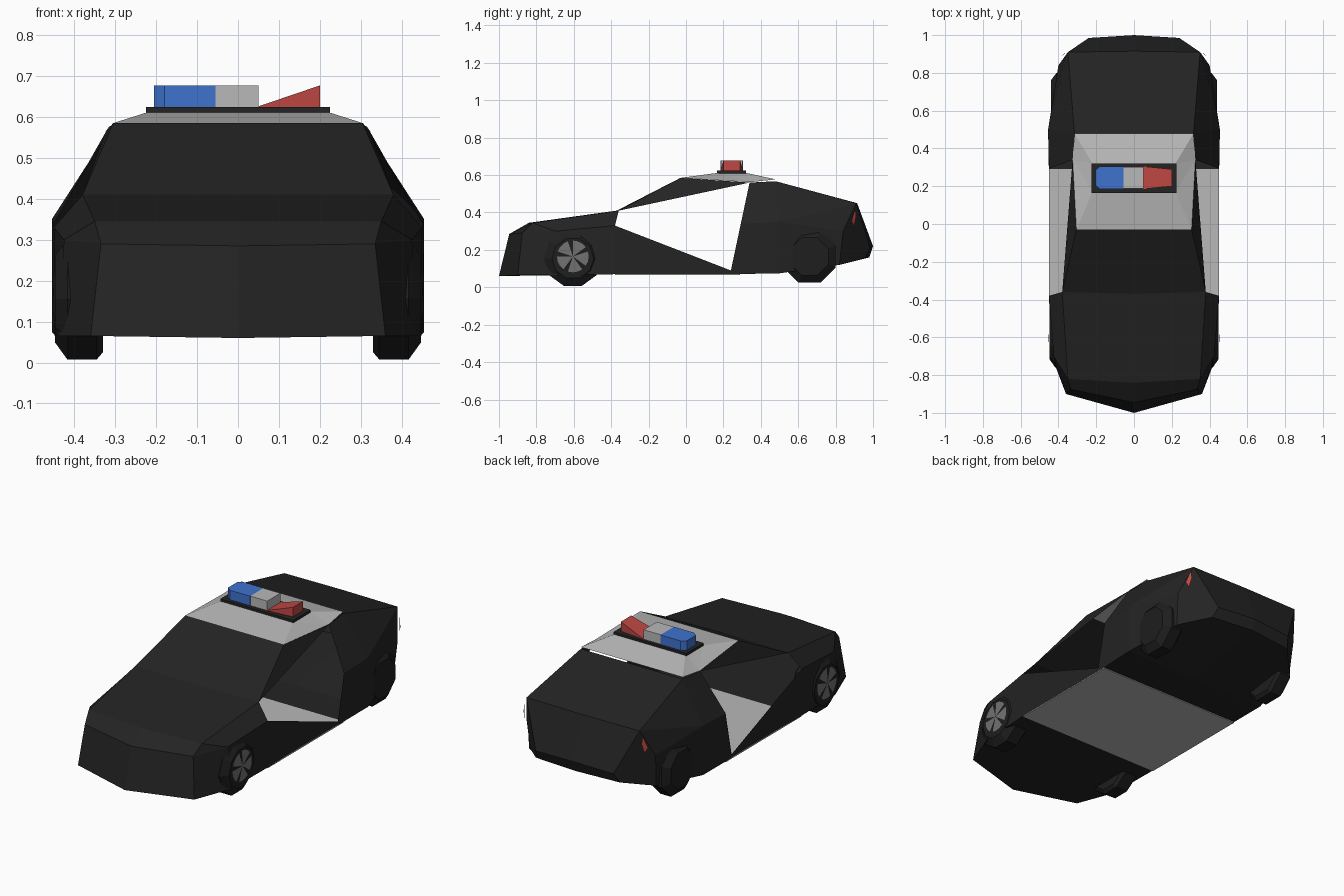
import bpy, bmesh, math
from mathutils import Vector

if "Cube" in bpy.data.objects:
    bpy.data.objects.remove(bpy.data.objects["Cube"])


def material(name, rgb):
    m = bpy.data.materials.new(name)
    m.diffuse_color = (*rgb, 1)
    m.use_nodes = True
    m.node_tree.nodes["Principled BSDF"].inputs["Base Color"].default_value = m.diffuse_color
    return m


BLACK = material("black paint", (0.017, 0.017, 0.017))
RUBBER = material("dark rubber", (0.013, 0.013, 0.013))
WHITE = material("pale grey", (0.48, 0.48, 0.48))
RIM = material("rim grey", (0.17, 0.17, 0.17))
BLUE = material("blue lens", (0.05, 0.17, 0.62))
RED = material("red lens", (0.52, 0.064, 0.055))


def finish(name, bm, mats):
    mesh = bpy.data.meshes.new(name)
    bm.to_mesh(mesh)
    bm.free()
    for m in mats:
        mesh.materials.append(m)
    ob = bpy.data.objects.new(name, mesh)
    bpy.context.collection.objects.link(ob)
    return ob


def mirrored_shell(name, points, faces, mat, centre):
    """Panels given for the right half, mirrored, all facing away from centre."""
    bm = bmesh.new()
    for side in (1, -1):
        v = {k: bm.verts.new((side * p[0], p[1], p[2])) for k, p in points.items()}
        for f in faces:
            bm.faces.new([v[k] for k in f.split()])
    bmesh.ops.remove_doubles(bm, verts=bm.verts, dist=0.0005)
    bm.normal_update()
    for f in bm.faces:
        if f.normal.dot(f.calc_center_median() - Vector(centre)) < 0:
            f.normal_flip()
    return finish(name, bm, [mat])


def prism(name, outline, z0, top, mat):
    """Plan outline raised from z0 to top(x)."""
    bm = bmesh.new()
    low = [bm.verts.new((x, y, z0)) for x, y in outline]
    high = [bm.verts.new((x, y, top(x))) for x, y in outline]
    bm.faces.new(low)
    bm.faces.new(high)
    n = len(outline)
    for i in range(n):
        j = (i + 1) % n
        bm.faces.new((low[i], low[j], high[j], high[i]))
    bmesh.ops.recalc_face_normals(bm, faces=bm.faces)
    return finish(name, bm, [mat])


# Front body: nose, hood, fenders, windscreen, roof pillars, lower doors
front = {
    "nose_low": (0, -1.0, .06), "corner_low": (.36, -.90, .065),
    "nose": (0, -.945, .285), "corner": (.335, -.875, .29),
    "hood": (0, -.84, .345), "hood_side": (.35, -.82, .345),
    "fender_low": (.44, -.69, .065), "fender": (.425, -.70, .30),
    "cowl": (0, -.37, .41), "cowl_side": (.38, -.36, .41),
    "door": (.45, -.38, .33), "door_low": (.45, -.38, .07),
    "top": (0, -.03, .585), "top_side": (.305, -.03, .585),
    "door_end": (.45, .24, .09), "sill_end": (.45, .24, .07),
    "pillar": (.325, .34, .56), "belly": (0, -.38, .07),
}
mirrored_shell("front_body", front, [
    "nose_low corner_low corner nose", "nose corner hood_side hood",
    "corner_low fender_low fender corner", "corner fender hood_side",
    "hood hood_side cowl_side cowl", "hood_side fender door cowl_side",
    "fender fender_low door_low door", "cowl cowl_side top_side top",
    "cowl_side pillar top_side", "door door_low sill_end door_end",
    "nose_low corner_low fender_low door_low belly",
], BLACK, (0, -.35, .25))

# Rear body: quarter panels, sloping deck, tail and underside
rear = {
    "door_end": (.45, .24, .09), "sill": (.45, .24, .07),
    "shoulder": (.45, .293, .34), "pillar": (.325, .34, .56),
    "deck": (0, .48, .567), "deck_side": (.315, .48, .567),
    "hip": (.455, .50, .35), "hip_low": (.455, .50, .075),
    "tail_top": (0, .915, .45), "tail_side": (.35, .91, .45),
    "flank": (.40, .84, .30), "flank_low": (.39, .82, .12),
    "bumper": (0, 1.0, .22), "bumper_side": (.24, .985, .21),
    "tail_low": (0, .98, .16), "tail_low_side": (.26, .955, .155),
    "belly": (0, .24, .07), "belly_rear": (0, .50, .075),
}
mirrored_shell("rear_body", rear, [
    "door_end shoulder hip hip_low sill", "shoulder pillar deck_side hip",
    "deck deck_side tail_side tail_top", "deck_side tail_side hip",
    "tail_side flank hip", "hip flank flank_low hip_low",
    "tail_top tail_side bumper_side bumper", "tail_side flank bumper_side",
    "flank flank_low tail_low_side bumper_side",
    "bumper bumper_side tail_low_side tail_low",
    "sill hip_low belly_rear belly",
    "hip_low flank_low tail_low_side tail_low belly_rear",
], BLACK, (0, .55, .27))

# Pale roof rising to the light bar
roof = {
    "front": (0, -.03, .585), "front_side": (.305, -.03, .585),
    "back": (0, .48, .577), "back_side": (.315, .48, .577),
    "in_front": (0, .17, .612), "in_front_side": (.22, .17, .612),
    "in_back": (0, .32, .612), "in_back_side": (.22, .32, .612),
    "edge": (.325, .34, .562),
}
mirrored_shell("roof", roof, [
    "front front_side in_front_side in_front",
    "in_back in_back_side back_side back",
    "front_side edge in_front_side", "edge in_back_side in_front_side",
    "edge back_side in_back_side",
], WHITE, (0, .2, .3))

# Pale cabin floor
prism("cabin_floor", [(-.45, -.38), (.45, -.38), (.45, .29), (-.45, .29)],
      .066, lambda x: .073, WHITE)

# Light bar: base, blue lens, centre block, wedge shaped red lens
prism("light_base", [(-.225, .165), (.225, .165), (.225, .32), (-.225, .32)],
      .605, lambda x: .624, BLACK)
prism("blue_light", [(-.055, .185), (-.18, .185), (-.205, .205), (-.205, .285),
                     (-.18, .305), (-.055, .305)], .624, lambda x: .677, BLUE)
prism("light_centre", [(-.055, .187), (.05, .187), (.05, .303), (-.055, .303)],
      .624, lambda x: .677, WHITE)
prism("red_light", [(.05, .185), (.2, .2), (.2, .29), (.05, .305)],
      .624, lambda x: .626 + .051 * (x - .05) / .15, RED)

# Tail lights: thin slivers on the rear corners
mirrored_shell("tail_lights", {
    "a": (.365, .905, .425), "b": (.385, .885, .355),
    "c": (.372, .898, .325), "d": (.362, .910, .38),
}, ["a b d", "b c d"], RED, (0, .5, .3))


def wheel(name, side, y, z, radius, sides, outer):
    """Low-poly tyre: rings of (x, radius) joined and capped."""
    bm = bmesh.new()
    turn = math.pi / sides
    rings = []
    for x, r in ((.33, radius * .88), (.345, radius), (outer - .03, radius),
                 (outer, radius * .72)):
        rings.append([bm.verts.new((side * x,
                                    y + r * math.sin(turn * (2 * i + 1)),
                                    z - r * math.cos(turn * (2 * i + 1))))
                      for i in range(sides)])
    for a, b in zip(rings, rings[1:]):
        for i in range(sides):
            j = (i + 1) % sides
            bm.faces.new((a[i], a[j], b[j], b[i]))
    bm.faces.new(rings[0])
    bm.faces.new(rings[-1])
    bmesh.ops.recalc_face_normals(bm, faces=bm.faces)
    finish(name, bm, [RUBBER])


def rim(name, side, y, z, radius, x):
    """Disc of alternating spokes and gaps with a sunken rim."""
    bm = bmesh.new()
    n = 20
    hub = bm.verts.new((side * (x + .003), y, z))
    ring = [bm.verts.new((side * x, y + radius * math.sin(math.tau * i / n),
                          z + radius * math.cos(math.tau * i / n)))
            for i in range(n)]
    for i in range(n):
        f = bm.faces.new((hub, ring[i], ring[(i + 1) % n]))
        f.material_index = 1 if i % 4 == 3 else 0
    bm.normal_update()
    for f in bm.faces:
        if f.normal.x * side < 0:
            f.normal_flip()
    finish(name, bm, [RIM, RUBBER])


# Wheels and front rims on both sides
for label, side in (("right", 1), ("left", -1)):
    wheel("front_wheel_" + label, side, -.605, .155, .155, 10, .447)
    rim("front_rim_" + label, side, -.605, .165, .085, .449)
    wheel("rear_wheel_" + label, side, .66, .165, .152, 8, .44)
